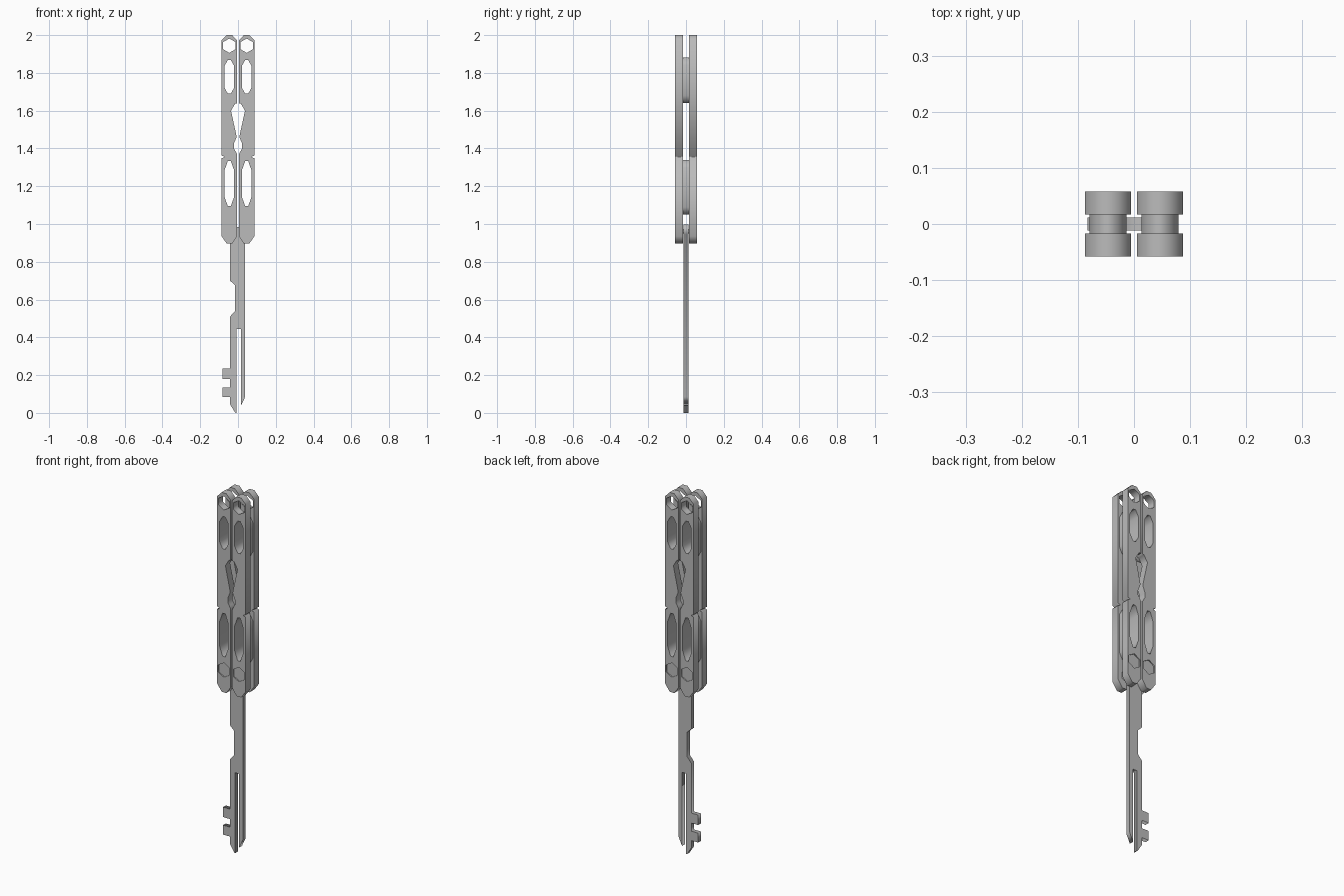
import bpy
from math import pi, sin, cos

cube = bpy.data.objects.get("Cube")
if cube:
    bpy.data.objects.remove(cube, do_unlink=True)

steel = bpy.data.materials.new("grey steel")
steel.use_nodes = True
steel.diffuse_color = (0.5, 0.5, 0.5, 1)
steel.node_tree.nodes["Principled BSDF"].inputs["Base Color"].default_value = (0.5, 0.5, 0.5, 1)


def slab(name, loops, y, thickness):
    """Extrude an x/z outline (first loop) with holes (other loops) along y."""
    curve = bpy.data.curves.new(name, "CURVE")
    curve.dimensions = "2D"
    curve.fill_mode = "BOTH"
    curve.extrude = thickness / 2
    for loop in loops:
        spline = curve.splines.new("POLY")
        spline.points.add(len(loop) - 1)
        for point, (x, z) in zip(spline.points, loop):
            point.co = (x, z, 0, 1)
        spline.use_cyclic_u = True
    obj = bpy.data.objects.new(name, curve)
    bpy.context.collection.objects.link(obj)
    obj.location.y = y
    obj.rotation_euler.x = pi / 2
    bpy.ops.object.select_all(action="DESELECT")
    obj.select_set(True)
    bpy.context.view_layer.objects.active = obj
    bpy.ops.object.convert(target="MESH")
    obj.data.materials.clear()
    obj.data.materials.append(steel)
    return obj


def flip(loop, side):
    return [(side * x, z) for x, z in loop]


def polygon(x, z, radius, sides=6):
    return [(x + radius * sin(2 * pi * i / sides), z + radius * cos(2 * pi * i / sides))
            for i in range(sides)]


def slot(x, bottom, top, half, flat, slope):
    """Upright slot with chamfered ends."""
    return [(x - flat, top), (x + flat, top), (x + half, top - slope), (x + half, bottom + slope),
            (x + flat, bottom), (x - flat, bottom), (x - half, bottom + slope), (x - half, top - slope)]


MID = 0.046      # centre line of a handle
GAP = 0.037      # plate distance from the middle plane
THICK = 0.041

# handle plate: chamfered ends, outer notch, half keyhole on the inner edge
plate = [(0.031, 2), (0.06, 2), (0.087, 1.972),
         (0.087, 1.362), (0.075, 1.358), (0.075, 1.352), (0.087, 1.348),
         (0.087, 0.935), (0.06, 0.897), (0.031, 0.897), (0.005, 0.935),
         (0.005, 1.37), (0.013, 1.385), (0.022, 1.4), (0.022, 1.425), (0.007, 1.462),
         (0.037, 1.6), (0.015, 1.637), (0.005, 1.637), (0.005, 1.972)]
upper_slot = slot(MID, 1.69, 1.868, 0.026, 0.008, 0.032)
lower_slot = slot(MID, 1.095, 1.333, 0.026, 0.008, 0.05)
ring_hole = polygon(MID, 1.944, 0.038)
bolt_hole = polygon(MID, 1.02, 0.04)

for side, side_name in ((1, "left"), (-1, "right")):
    for face, face_name in ((-1, "front"), (1, "back")):
        tag = side_name + "_" + face_name
        loops = [plate, ring_hole, upper_slot, lower_slot, bolt_hole]
        slab(tag + "_handle_plate", [flip(l, side) for l in loops], face * GAP, THICK)
        # bolt sunk slightly below the plate face
        slab(tag + "_hex_bolt", [flip(bolt_hole, side)], face * (GAP - 0.003), THICK - 0.006)
    # hollow spacers between the plates
    for name, hole, low, high in (("upper", upper_slot, 1.64, 1.882), ("lower", lower_slot, 1.05, 1.338)):
        outer = slot(MID, low, high, 0.033, 0.012, 0.04)
        slab(side_name + "_" + name + "_spacer", [flip(outer, side), flip(hole, side)], 0, 0.034)
    # pivot pin
    slab(side_name + "_pivot_pin", [flip(polygon(MID, 0.962, 0.012, 12), side)], 0, 0.034)

# key blade with tang, waist, two teeth and a long open slot
blade = [(-0.042, 0.93), (-0.042, 0.7), (-0.015, 0.675), (-0.015, 0.54), (-0.042, 0.51),
         (-0.042, 0.235), (-0.083, 0.235), (-0.083, 0.18), (-0.042, 0.18),
         (-0.042, 0.135), (-0.083, 0.135), (-0.083, 0.083), (-0.042, 0.083),
         (-0.042, 0.045), (-0.014, 0), (-0.009, 0), (-0.009, 0.445), (0.016, 0.445),
         (0.016, 0.038), (0.038, 0.085), (0.038, 0.93),
         (0.066, 0.945), (0.066, 0.98), (0.05, 0.998), (0.03, 0.998), (0.018, 0.985),
         (-0.018, 0.985), (-0.03, 0.998), (-0.05, 0.998), (-0.066, 0.98), (-0.066, 0.945)]
slab("key_blade", [blade], 0, 0.024)
